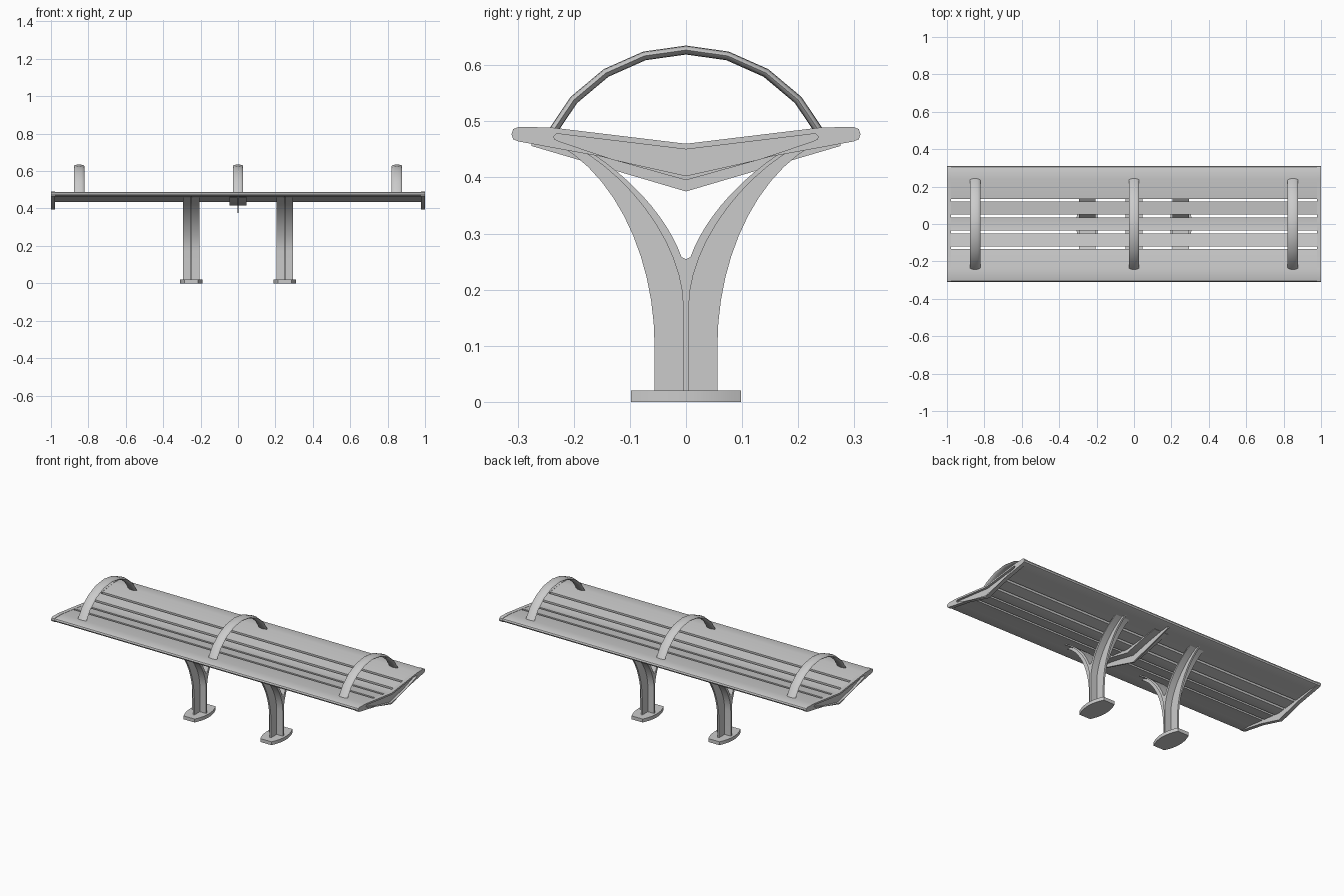
import bpy, bmesh
from math import sin, cos, pi, radians
from mathutils import Vector
from mathutils.geometry import interpolate_bezier

cube = bpy.data.objects.get("Cube")
if cube:
    bpy.data.objects.remove(cube, do_unlink=True)

grey = bpy.data.materials.new("light_grey_metal")
grey.use_nodes = True
grey.diffuse_color = (0.6, 0.6, 0.6, 1)
grey.node_tree.nodes["Principled BSDF"].inputs["Base Color"].default_value = (0.6, 0.6, 0.6, 1)


def finish(name, bm, location=(0, 0, 0)):
    bmesh.ops.recalc_face_normals(bm, faces=bm.faces)
    mesh = bpy.data.meshes.new(name)
    bm.to_mesh(mesh)
    bm.free()
    mesh.materials.append(grey)
    obj = bpy.data.objects.new(name, mesh)
    obj.location = location
    bpy.context.collection.objects.link(obj)
    bpy.ops.object.select_all(action='DESELECT')
    obj.select_set(True)
    bpy.context.view_layer.objects.active = obj
    bpy.ops.object.shade_smooth_by_angle(angle=radians(32))
    return obj


def loft(name, rings, location=(0, 0, 0)):
    """Skin a row of equal-length rings and close both ends."""
    bm = bmesh.new()
    loops = [[bm.verts.new(p) for p in ring] for ring in rings]
    n = len(loops[0])
    for a, b in zip(loops, loops[1:]):
        for i in range(n):
            j = (i + 1) % n
            bm.faces.new((a[i], a[j], b[j], b[i]))
    bm.faces.new(loops[0])
    bm.faces.new(loops[-1])
    return finish(name, bm, location)


def ring_at(x, profile):
    return [(x, y, z) for y, z in profile]


def extrude_x(name, profile, half, x=0):
    return loft(name, [ring_at(-half, profile), ring_at(half, profile)], (x, 0, 0))


def both(half):
    """Mirror a half profile whose first and last points may lie on y = 0."""
    return half + [(-y, z) for y, z in reversed(half) if y > 0]


def bezier(a, b, c, d, n=12):
    pts = interpolate_bezier(*[Vector((*p, 0)) for p in (a, b, c, d)], n)
    return [(p.x, p.y) for p in pts]


# Seat: two wide outer boards with rounded fronts
board = [(0.135, 0.475), (0.24, 0.488), (0.298, 0.488), (0.306, 0.485), (0.31, 0.477),
         (0.306, 0.469), (0.298, 0.465), (0.24, 0.464), (0.135, 0.451)]
for side, label in ((1, "back"), (-1, "front")):
    extrude_x(label + "_seat_board", [(side * y, z) for y, z in board], 0.98)

# Seat: three narrow slats along the shallow valley
def seat_z(y):
    return 0.459 + 0.12 * abs(y)

for i, y in enumerate((-0.085, 0, 0.085)):
    a, b = y - 0.035, y + 0.035
    top = [(a, seat_z(a)), (y, seat_z(y)), (b, seat_z(b))]
    extrude_x(f"seat_slat_{i + 1}", top + [(p, z - 0.024) for p, z in reversed(top)], 0.98)

# End caps with a recessed outer face
cap = both([(0, 0.46), (0.24, 0.489), (0.298, 0.49), (0.308, 0.486), (0.311, 0.477),
            (0.308, 0.468), (0.298, 0.464), (0.15, 0.437), (0, 0.395)])
recess = both([(0, 0.45), (0.19, 0.473), (0.222, 0.477), (0.232, 0.477), (0.236, 0.473),
               (0.234, 0.468), (0.222, 0.463), (0.13, 0.432), (0, 0.403)])
for side, label in ((1, "left"), (-1, "right")):
    loft(label + "_end_cap", [ring_at(side * 0.978, cap), ring_at(side, cap),
                              ring_at(side, recess), ring_at(side * 0.986, recess)])

# Centre bracket: wide flange over a thin web
extrude_x("bracket_flange", both([(0, 0.438), (0.22, 0.466), (0.22, 0.46), (0.12, 0.442), (0, 0.415)]), 0.045)
extrude_x("bracket_web", both([(0, 0.436), (0.275, 0.466), (0.275, 0.456), (0, 0.375)]), 0.004)

# Legs: forked flange crossed by a thin web, on a barrel-shaped foot
fork = bezier((0.2, 0.464), (0.09, 0.4), (0.03, 0.32), (0.008, 0.258)) + [(0, 0.254)]
flange = [(0.005, 0.015)] + bezier((0.005, 0.17), (0.005, 0.27), (0.09, 0.4), (0.21, 0.462)) + fork
web = [(0.056, 0.015)] + bezier((0.056, 0.1), (0.056, 0.25), (0.12, 0.4), (0.23, 0.46)) + fork
arc = [(0.06 - 0.024 * (k / 6) ** 2, 0.098 * k / 6) for k in range(-6, 7)]
foot = arc + [(-x, -y) for x, y in arc]
for x, label in ((0.25, "left"), (-0.25, "right")):
    extrude_x(label + "_leg_flange", both(flange), 0.045, x)
    extrude_x(label + "_leg_web", both(web), 0.005, x)
    loft(label + "_foot", [[(u, v, z) for u, v in foot] for z in (0, 0.02)], (x, 0, 0))

# Arched armrests: flattened tube swept over an arc
def arch_ring(angle, radius=0.269):
    ring = []
    for k in range(12):
        t = 2 * pi * k / 12
        r = radius + 0.008 * sin(t)
        ring.append((0.028 * cos(t), r * sin(angle), 0.358 + r * cos(angle)))
    return ring

for x, label in ((-0.85, "right"), (0, "middle"), (0.85, "left")):
    loft(label + "_armrest", [arch_ring(radians(16 * k)) for k in range(-4, 5)], (x, 0, 0))
